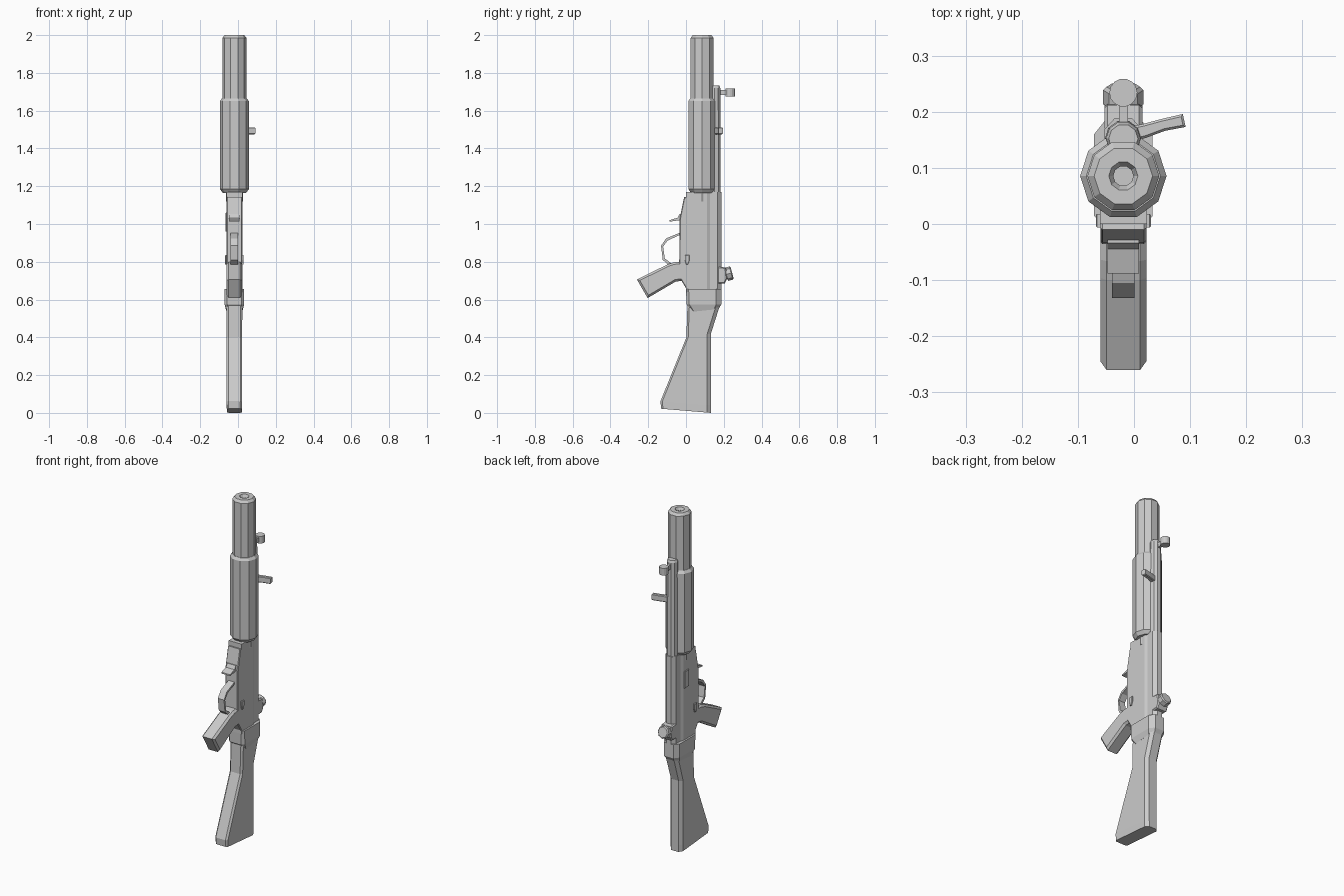
import bpy, bmesh, math
from mathutils import Vector, Matrix

if "Cube" in bpy.data.objects:
    bpy.data.objects.remove(bpy.data.objects["Cube"])

CX = -0.019   # centre plane of the body
BY = 0.0855   # y of the barrel axis


def finish(name, bm):
    bmesh.ops.recalc_face_normals(bm, faces=bm.faces)
    me = bpy.data.meshes.new(name)
    bm.to_mesh(me)
    bm.free()
    ob = bpy.data.objects.new(name, me)
    bpy.context.collection.objects.link(ob)
    return ob


def extrude(name, pts, vec, bevel=0.0):
    """Extrude a closed 3D outline along vec, optionally chamfering both caps."""
    bm = bmesh.new()
    f = bm.faces.new([bm.verts.new(p) for p in pts])
    r = bmesh.ops.extrude_face_region(bm, geom=[f])
    top = [g for g in r["geom"] if isinstance(g, bmesh.types.BMFace)][0]
    bmesh.ops.translate(bm, verts=top.verts[:], vec=vec)
    caps = [fc for fc in bm.faces if len(fc.verts) == len(pts)
            and abs(fc.normal.dot(Vector(vec).normalized())) > 0.99]
    if f.is_valid and f not in caps:
        caps.append(f)
    if bevel:
        edges = list({e for c in caps for e in c.edges})
        bmesh.ops.bevel(bm, geom=edges, offset=bevel, segments=1, affect='EDGES', clamp_overlap=True)
    return finish(name, bm)


def side_prism(name, yz, half, bevel=0.0, cx=CX):
    return extrude(name, [(cx - half, y, z) for y, z in yz], (2 * half, 0, 0), bevel)


def lathe(name, rz, y, sides, mat=None):
    """Revolve a (radius, z) profile around a vertical axis; ends are capped."""
    bm = bmesh.new()
    rings = []
    for r, z in rz:
        rings.append([bm.verts.new((CX + r * math.cos(2 * math.pi * i / sides),
                                    y + r * math.sin(2 * math.pi * i / sides), z))
                      for i in range(sides)])
    for a, b in zip(rings, rings[1:]):
        for i in range(sides):
            j = (i + 1) % sides
            bm.faces.new((a[i], a[j], b[j], b[i]))
    bm.faces.new(rings[0])
    bm.faces.new(rings[-1])
    if mat:
        bm.transform(mat)
    return finish(name, bm)


def loft(name, sections):
    """Skin between stacked chamfered rectangles: (z_front, z_back, y0, y1, half, chamfer)."""
    bm = bmesh.new()
    rings = []
    for zf, zb, y0, y1, h, c in sections:
        outline = [(-h + c, y0), (h - c, y0), (h, y0 + c), (h, y1 - 2 * c),
                   (h - 1.6 * c, y1), (-h + 1.6 * c, y1), (-h, y1 - 2 * c), (-h, y0 + c)]
        rings.append([bm.verts.new((CX + x, y, zf + (zb - zf) * (y - y0) / (y1 - y0)))
                      for x, y in outline])
    for a, b in zip(rings, rings[1:]):
        for i in range(8):
            j = (i + 1) % 8
            bm.faces.new((a[i], a[j], b[j], b[i]))
    bm.faces.new(rings[0])
    bm.faces.new(rings[-1])
    return finish(name, bm)


# Suppressor with a recessed bore, and the fatter handguard below it
lathe("suppressor", [(0.064, 1.62), (0.064, 1.985), (0.052, 2.0), (0.026, 2.0),
                     (0.018, 1.985), (0.018, 1.93)], BY, 10)
lathe("handguard", [(0.062, 1.165), (0.077, 1.185), (0.077, 1.65), (0.066, 1.665)], BY, 10)
lathe("barrel_neck", [(0.045, 1.12), (0.045, 1.18)], BY, 10)

# Cocking tube and its bent handle
lathe("cocking_tube", [(0.033, 1.15), (0.033, 1.45), (0.031, 1.72), (0.026, 1.732)], 0.152, 10)
extrude("cocking_handle", [(0.0, 0.150, 1.475), (0.02, 0.153, 1.475), (0.055, 0.166, 1.475),
                           (0.092, 0.173, 1.475), (0.087, 0.196, 1.475), (0.048, 0.187, 1.475),
                           (0.015, 0.178, 1.475), (0.0, 0.175, 1.475)], (0, 0, 0.037), 0.004)

# Front sight post and hood
side_prism("front_sight_post", [(0.165, 1.683), (0.22, 1.683), (0.22, 1.71), (0.165, 1.71)], 0.008)
lathe("front_sight_hood", [(0.025, 1.675), (0.025, 1.717)], 0.234, 14)

# Receiver: constant cross-section with a narrower rounded top channel
half = [(0.0, 0.042), (0.112, 0.042), (0.128, 0.034), (0.168, 0.034), (0.188, 0.016)]
outline = [(CX + h, y, 0.64) for y, h in half] + [(CX - h, y, 0.64) for y, h in reversed(half)]
extrude("receiver", outline, (0, 0, 0.53))

# Lower housing with the magazine well
side_prism("lower_housing", [(0.04, 1.155), (0.02, 1.14), (-0.01, 1.143), (-0.033, 1.03),
                             (-0.036, 0.79), (-0.03, 0.71), (0.0, 0.66), (0.04, 0.66)], 0.041, 0.004)

# Pistol grip
side_prism("pistol_grip", [(-0.03, 0.80), (-0.066, 0.797), (-0.10, 0.785), (-0.26, 0.706),
                           (-0.203, 0.608), (-0.055, 0.695), (-0.015, 0.70), (0.01, 0.67),
                           (0.01, 0.80)], 0.041, 0.011)

# Trigger guard loop and magazine release
side_prism("trigger_guard", [(-0.095, 0.785), (-0.123, 0.81), (-0.132, 0.885), (-0.105, 0.924),
                             (-0.03, 0.955), (-0.03, 0.943), (-0.098, 0.912), (-0.121, 0.88),
                             (-0.112, 0.817), (-0.075, 0.79)], 0.02)
side_prism("magazine_release", [(-0.02, 1.022), (-0.088, 1.012), (-0.088, 1.02),
                                (-0.045, 1.033), (-0.034, 1.053), (-0.02, 1.053)], 0.028)

# Selector levers on both sides
for side, label in ((1, "right"), (-1, "left")):
    side_prism("selector_" + label, [(-0.006, 0.835), (0.018, 0.835), (0.018, 0.805),
                                     (0.01, 0.785), (0.0, 0.785), (-0.006, 0.81)],
               0.006, 0.002, CX + side * 0.043)

# Raised port cover on the left side
side_prism("port_cover", [(0.065, 0.96), (0.105, 0.96), (0.105, 1.06), (0.065, 1.06)],
           0.004, 0.002, CX - 0.043)

# Rear sight: base block and tilted drum
side_prism("rear_sight_base", [(0.165, 0.685), (0.205, 0.685), (0.218, 0.71),
                               (0.212, 0.77), (0.165, 0.775)], 0.034, 0.006)
tilt = (Matrix.Translation((0, 0.2, 0.73)) @ Matrix.Rotation(math.radians(-75), 4, 'X'))
lathe("rear_sight_drum", [(0.026, -0.01), (0.026, 0.012), (0.036, 0.014), (0.036, 0.04), (0.03, 0.046)],
      0.0, 8, Matrix.Translation((CX, 0, 0)) @ tilt @ Matrix.Translation((-CX, 0, 0)))

# Stock collar and shoulder stock
loft("stock_collar", [(0.655, 0.655, 0.0, 0.188, 0.052, 0.014),
                      (0.575, 0.575, 0.003, 0.188, 0.052, 0.014),
                      (0.535, 0.55, 0.03, 0.172, 0.042, 0.012)])
loft("shoulder_stock", [(0.58, 0.58, 0.008, 0.183, 0.042, 0.010),
                        (0.40, 0.42, 0.002, 0.132, 0.041, 0.010),
                        (0.062, 0.04, -0.135, 0.132, 0.041, 0.010),
                        (0.022, 0.0, -0.132, 0.132, 0.040, 0.010)])
